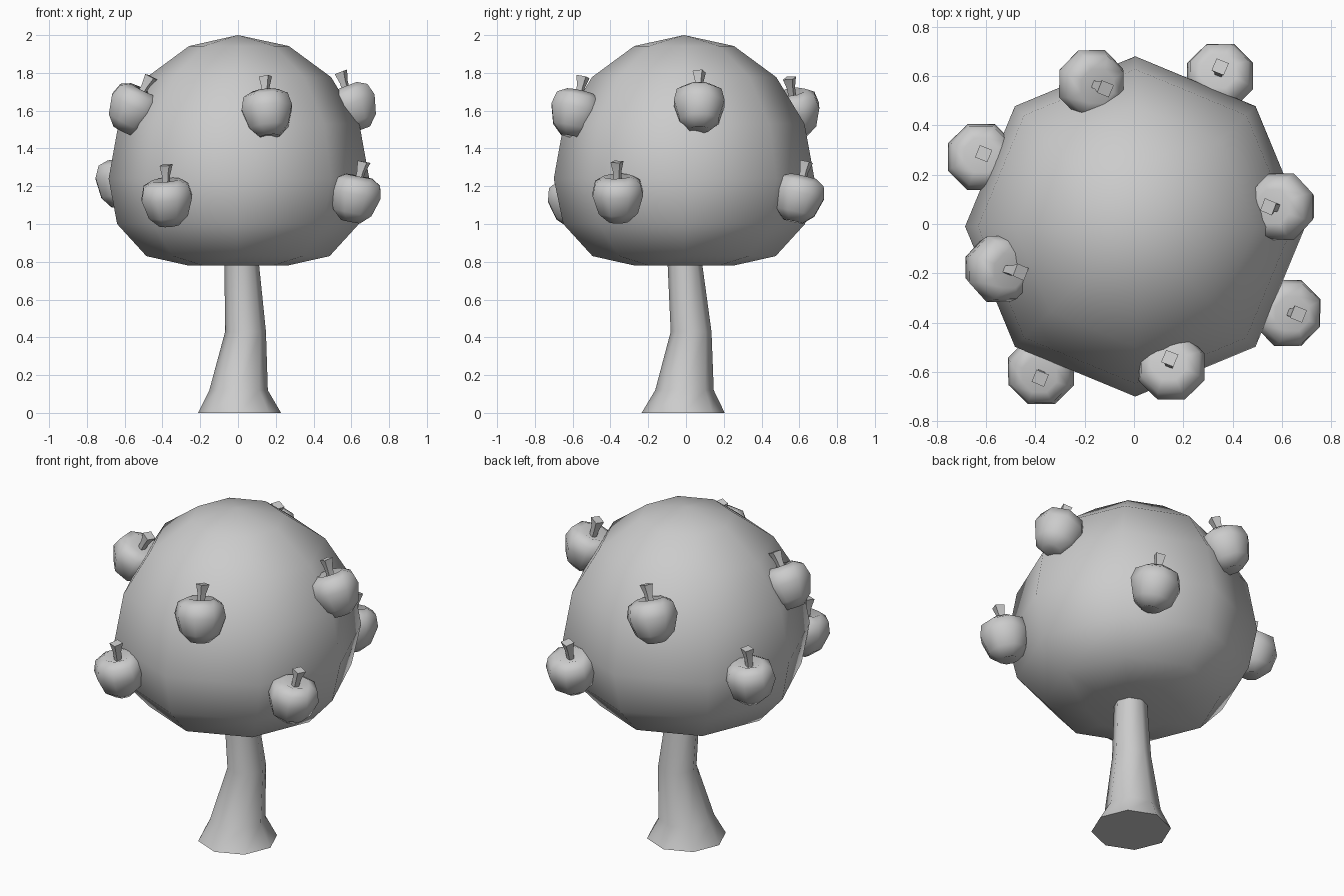
import bpy, bmesh, math
from mathutils import Vector

cube = bpy.data.objects.get("Cube")
if cube:
    bpy.data.objects.remove(cube, do_unlink=True)

grey = bpy.data.materials.new("plain grey")
grey.use_nodes = True
GREY = (0.6, 0.6, 0.6, 1)
grey.diffuse_color = GREY
grey.node_tree.nodes["Principled BSDF"].inputs["Base Color"].default_value = GREY


def loft(name, rings, sides=8, turn=0.0, smooth_angle=180):
    """Skin rings of (x, y, z, radius); a zero radius makes a pole."""
    bm = bmesh.new()
    loops = []
    for x, y, z, r in rings:
        if r == 0:
            loops.append([bm.verts.new((x, y, z))] * sides)
            continue
        angles = [turn + math.tau * i / sides for i in range(sides)]
        loops.append([bm.verts.new((x + r * math.cos(a), y + r * math.sin(a), z))
                      for a in angles])
    for low, high in zip(loops, loops[1:]):
        for i in range(sides):
            j = (i + 1) % sides
            corners = [low[i], low[j], high[j], high[i]]
            bm.faces.new(list(dict.fromkeys(corners)))
    for cap in (loops[0], loops[-1]):
        if cap[0] is not cap[1]:
            bm.faces.new(cap)
    bmesh.ops.recalc_face_normals(bm, faces=bm.faces)
    mesh = bpy.data.meshes.new(name)
    bm.to_mesh(mesh)
    bm.free()
    mesh.materials.append(grey)
    obj = bpy.data.objects.new(name, mesh)
    bpy.context.collection.objects.link(obj)
    bpy.ops.object.select_all(action='DESELECT')
    obj.select_set(True)
    bpy.context.view_layer.objects.active = obj
    bpy.ops.object.shade_smooth_by_angle(angle=math.radians(smooth_angle))
    return obj


# Trunk: flared at the base and slightly bent
loft("trunk", [(0.008, -0.015, 0, 0.22), (0.003, -0.008, 0.12, 0.155),
               (0.04, 0.027, 0.43, 0.108), (0.02, -0.005, 0.78, 0.092),
               (0.02, -0.005, 1.0, 0.085)], smooth_angle=55)

# Crown: eight-sided ball with a flattened underside
MIDDLE, RISE, WIDTH = 1.24, 0.76, 0.69
crown = [(0, -0.01, 0.78, 0), (0, -0.01, 0.78, 0.262),
         (0, -0.01, 0.83, 0.485), (0, -0.01, 1.0, 0.64)]
for step in range(4):
    a = step * math.pi / 8
    crown.append((0.005, -0.01, MIDDLE + RISE * math.sin(a), WIDTH * math.cos(a)))
crown.append((0, -0.01, MIDDLE + RISE, 0))
loft("crown", crown)

# Apples: centre and the tip of the stem
apples = {
    "low_front": ((-0.375, -0.595, 1.12), (-0.39, -0.625, 1.31)),
    "low_left": ((0.62, -0.36, 1.14), (0.655, -0.365, 1.32)),
    "low_right": ((-0.62, 0.27, 1.22), (-0.62, 0.285, 1.41)),
    "low_back": ((0.35, 0.595, 1.14), (0.34, 0.635, 1.32)),
    "high_back": ((-0.18, 0.575, 1.59), (-0.13, 0.55, 1.76)),
    "high_left": ((0.605, 0.07, 1.62), (0.54, 0.07, 1.79)),
    "high_right": ((-0.555, -0.18, 1.61), (-0.47, -0.195, 1.78)),
    "high_front": ((0.155, -0.585, 1.59), (0.135, -0.545, 1.78)),
}
body = [(0, 0, -0.115, 0), (0, 0, -0.13, 0.055), (0, 0, -0.08, 0.112),
        (0, 0, 0.02, 0.145), (0, 0, 0.085, 0.128), (0, 0, 0.115, 0.075),
        (0, 0, 0.08, 0)]
stalk = [(0, 0, 0.07, 0.02), (0.005, 0, 0.14, 0.024), (0.01, 0, 0.195, 0.038)]
for place, (centre, tip) in apples.items():
    centre = Vector(centre)
    tilt = Vector((0, 0, 1)).rotation_difference(Vector(tip) - centre)
    for part in (loft("apple_" + place, body, turn=math.pi / 8),
                 loft("stem_" + place, stalk, sides=4, turn=0.4, smooth_angle=30)):
        part.location = centre
        part.rotation_euler = tilt.to_euler()
